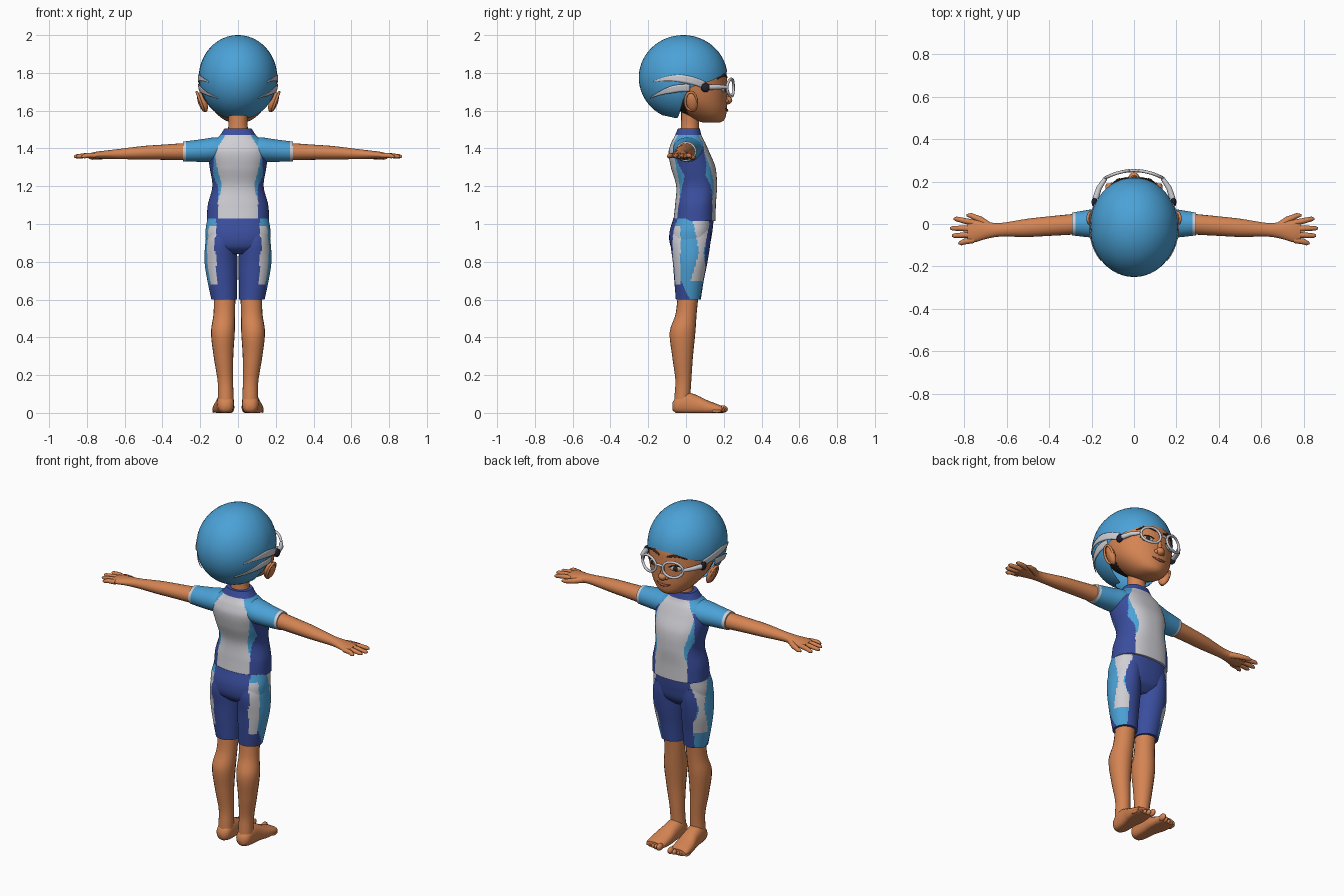
import bpy, bmesh, math
from mathutils import Vector, Matrix

if "Cube" in bpy.data.objects:
    bpy.data.objects.remove(bpy.data.objects["Cube"])

COLOURS = {
    "skin": (0.66, 0.23, 0.085), "light_blue": (0.07, 0.36, 0.68),
    "dark_blue": (0.042, 0.075, 0.34), "white": (0.62, 0.62, 0.66),
    "dark_brown": (0.05, 0.022, 0.012), "lip": (0.36, 0.09, 0.045),
    "black": (0.015, 0.015, 0.03),
}
MATS = {}
for n, c in COLOURS.items():
    MATS[n] = bpy.data.materials.new(n)
    MATS[n].diffuse_color = (*c, 1)


def sample(keys, t):
    """Smooth interpolation through rows of (t, values...)."""
    n = len(keys)
    i = 0
    while i < n - 2 and t > keys[i + 1][0]:
        i += 1
    a, b = keys[i], keys[i + 1]
    p, q = keys[max(i - 1, 0)], keys[min(i + 2, n - 1)]
    h = b[0] - a[0]
    u = min(max((t - a[0]) / h, 0), 1)
    out = []
    for k in range(1, len(a)):
        m0 = (b[k] - p[k]) / (b[0] - p[0]) * h
        m1 = (q[k] - a[k]) / (q[0] - a[0]) * h
        out.append((2*u**3 - 3*u*u + 1)*a[k] + (u**3 - 2*u*u + u)*m0
                   + (3*u*u - 2*u**3)*b[k] + (u**3 - u*u)*m1)
    return out


def finish(bm, name, mats, rule=None, angle=50):
    bmesh.ops.recalc_face_normals(bm, faces=bm.faces)
    if rule:
        for f in bm.faces:
            f.material_index = mats.index(rule(f.calc_center_median()))
    me = bpy.data.meshes.new(name)
    bm.to_mesh(me)
    bm.free()
    for m in mats:
        me.materials.append(MATS[m])
    ob = bpy.data.objects.new(name, me)
    bpy.context.collection.objects.link(ob)
    bpy.context.view_layer.objects.active = ob
    ob.select_set(True)
    bpy.ops.object.shade_smooth_by_angle(angle=math.radians(angle))
    ob.select_set(False)
    return ob


def grid(bm, rings, closed=True, caps=True):
    vs = [[bm.verts.new(p) for p in r] for r in rings]
    n = len(vs[0])
    for r, s in zip(vs, vs[1:]):
        for j in range(n if closed else n - 1):
            k = (j + 1) % n
            bm.faces.new((r[j], r[k], s[k], s[j]))
    if caps:
        bm.faces.new(vs[0])
        bm.faces.new(vs[-1])


def loft(name, keys, mats, axis="z", side=1, rings=16, seg=20, power=2.0, rule=None, floor=None):
    """Rows: (position on axis, centre a, centre b, radius a, radius b)."""
    bm, rows = bmesh.new(), []
    for i in range(rings + 1):
        t = keys[0][0] + (keys[-1][0] - keys[0][0]) * i / rings
        ca, cb, ra, rb = sample(keys, t)
        row = []
        for j in range(seg):
            w = 2 * math.pi * j / seg
            c, s = math.cos(w), math.sin(w)
            a = ca + ra * math.copysign(abs(c) ** (2 / power), c)
            b = cb + rb * math.copysign(abs(s) ** (2 / power), s)
            p = {"x": (t, a, b), "y": (a, t, b), "z": (a, b, t)}[axis]
            z = p[2] if floor is None else max(p[2], floor)
            row.append((p[0] * side, p[1], z))
        rows.append(row)
    grid(bm, rows)
    return finish(bm, name, mats, rule)


def ball(name, loc, size, mat, rot=(0, 0, 0), seg=14):
    bm = bmesh.new()
    bmesh.ops.create_uvsphere(bm, u_segments=seg, v_segments=seg // 2 + 1, radius=1)
    r = Matrix.Rotation(rot[2], 4, "Z") @ Matrix.Rotation(rot[1], 4, "Y") @ Matrix.Rotation(rot[0], 4, "X")
    bm.transform(Matrix.Translation(loc) @ r @ Matrix.Diagonal((*size, 1)))
    return finish(bm, name, [mat])


def tube(name, pts, radii, mat, closed=False):
    cu = bpy.data.curves.new(name, "CURVE")
    cu.dimensions, cu.bevel_depth, cu.bevel_resolution = "3D", 1, 2
    cu.use_fill_caps = True
    sp = cu.splines.new("POLY")
    sp.points.add(len(pts) - 1)
    for q, p, r in zip(sp.points, pts, radii):
        q.co, q.radius = (*p, 1), r
    sp.use_cyclic_u = closed
    cu.materials.append(MATS[mat])
    ob = bpy.data.objects.new(name, cu)
    bpy.context.collection.objects.link(ob)


# ---- Top: torso with painted panels
PANEL = [(1.0, .108), (1.12, .105), (1.2, .087), (1.3, .11), (1.38, .12), (1.44, .085), (1.5, .05)]

def top_rule(p):
    w, x = sample(PANEL, p.z)[0], abs(p.x)
    if p.z > 1.472:
        return "dark_blue"
    if x < w:
        return "white"
    if p.z > 1.41:
        return "light_blue"
    wedge = .034 * max(0, 1 - abs(p.z - 1.25) / .13)
    return "light_blue" if x < w + wedge else "dark_blue"

loft("swim_top", [(1.015, 0, .045, .165, .112), (1.1, 0, .05, .16, .108), (1.2, 0, .056, .136, .108),
     (1.3, 0, .038, .15, .118), (1.38, 0, .016, .16, .108), (1.43, 0, .012, .145, .09),
     (1.465, 0, .012, .1, .072), (1.505, 0, .015, .072, .058)],
     ["white", "light_blue", "dark_blue"], rings=72, seg=128, power=2.4, rule=top_rule)
loft("neck", [(1.48, 0, .02, .056, .05), (1.54, 0, .022, .05, .048), (1.64, 0, .03, .06, .055)], ["skin"])


# ---- Shorts with side stripes
def shorts_rule(p):
    x = abs(p.x)
    if x < .115 - .06 * max(0, .75 - p.z):
        return "dark_blue"
    front = .082 - .1 * max(0, .85 - p.z)
    if p.z > .7 and abs(p.y - front) < .012 + .2 * abs(p.z - .85):
        return "white"
    if .68 < p.z < .99 and abs(p.y + .05) < .02:
        return "white"
    if -.07 + .45 * max(0, .8 - p.z) < p.y < .1:
        return "light_blue"
    return "dark_blue"

SHORT_MATS = ["dark_blue", "light_blue", "white"]
loft("shorts_hips", [(.84, 0, .02, .09, .06), (.88, 0, .02, .155, .1), (.95, 0, .025, .172, .113),
     (1.03, 0, .04, .162, .107)], SHORT_MATS, rings=32, seg=112, power=2.4, rule=shorts_rule)

for s, tag in ((1, "right"), (-1, "left")):
    # ---- Legs
    loft(tag + "_shorts_leg", [(.6, .073, .012, .068, .066), (.7, .083, .016, .079, .078),
         (.8, .09, .022, .087, .092), (.9, .09, .024, .083, .105), (.97, .085, .03, .078, .1)],
         SHORT_MATS, side=s, rings=56, seg=72, rule=shorts_rule)
    loft(tag + "_leg", [(.03, .065, -.02, .043, .044), (.1, .065, -.018, .041, .042), (.17, .067, -.014, .041, .042),
         (.3, .077, -.018, .052, .055), (.43, .08, -.018, .063, .068), (.52, .073, 0, .057, .056),
         (.63, .07, .012, .057, .055)], ["skin"], side=s, rings=24)
    loft(tag + "_foot", [(-.072, .065, .035, .018, .02), (-.055, .065, .04, .038, .04), (-.01, .066, .05, .045, .06),
         (.05, .069, .042, .048, .055), (.11, .075, .028, .056, .04), (.17, .079, .02, .056, .025),
         (.19, .079, .018, .05, .018)], ["skin"], axis="y", side=s, floor=0, power=2.3)
    for i in range(5):
        r = .018 - .0022 * i if i else .02
        ball(f"{tag}_toe_{i}", (s * (.037 + .023 * i), .194 - .008 * i, r), (r * .75, .028, r), "skin", seg=10)

    # ---- Sleeve and arm
    loft(tag + "_sleeve", [(.06, .012, 1.4, .07, .055), (.12, .008, 1.395, .078, .064), (.19, .003, 1.389, .068, .06),
         (.292, 0, 1.384, .054, .052)], ["light_blue", "white"], axis="x", side=s, rings=27, seg=32,
         rule=lambda p: "white" if abs(p.x) > .272 else "light_blue")
    loft(tag + "_arm", [(.27, 0, 1.383, .049, .046), (.4, -.01, 1.38, .046, .04), (.5, -.018, 1.377, .043, .036),
         (.64, -.028, 1.37, .032, .026), (.7, -.03, 1.367, .041, .022), (.755, -.034, 1.364, .053, .018),
         (.785, -.036, 1.362, .05, .013)], ["skin"], axis="x", side=s, rings=24)
    for i, (y, y2, x) in enumerate(((.006, .024, .85), (-.022, -.02, .868), (-.05, -.055, .858), (-.076, -.09, .828))):
        tube(f"{tag}_finger_{i}", [(s*.755, y, 1.363), (s*.8, (y + y2)/2, 1.363), (s*(x - .012), y2, 1.358), (s*x, y2, 1.356)],
             (.014, .0135, .011, .005), "skin")
    tube(tag + "_thumb", [(s*.68, -.012, 1.365), (s*.725, .02, 1.358), (s*.77, .04, 1.352), (s*.79, .042, 1.35)],
         (.018, .016, .012, .005), "skin")

# ---- Head
HEAD = [(1.537, .135, .035, .045), (1.552, .122, .075, .082), (1.6, .09, .128, .125), (1.66, .052, .165, .165),
        (1.74, .022, .184, .196), (1.82, 0, .186, .208), (1.9, -.01, .15, .165), (1.96, -.01, .07, .08)]
loft("head", [(k[0], 0, *k[1:]) for k in HEAD], ["skin", "dark_brown"], rings=40, seg=48,
     rule=lambda p: "dark_brown" if p.y < .01 and p.z < 1.7 else "skin")

def face(x, z, lift=0):
    c, rx, ry = sample(HEAD, z)
    return Vector((x, c + ry * math.sqrt(max(0, 1 - (x / rx) ** 2)) + lift, z))

# ---- Swim cap, with a rim that drops behind the ears
CZ, CY, RX, RY, RZ = 1.775, -.015, .208, .235, .225
RIM = [(-1, 1.575), (-.4, 1.562), (-.1, 1.6), (.1, 1.71), (.35, 1.735), (.7, 1.765), (1, 1.805)]
bm, rows, N = bmesh.new(), [], 48
for i in range(25):
    row = []
    for j in range(N):
        w = 2 * math.pi * j / N
        low = math.asin((sample(RIM, math.sin(w))[0] - CZ) / RZ)
        e = 1.555 + (low - 1.555) * i / 24
        row.append((RX*math.cos(e)*math.cos(w), CY + RY*math.cos(e)*math.sin(w), CZ + RZ*math.sin(e)))
    rows.append(row)
grid(bm, rows, caps=False)
bm.verts.ensure_lookup_table()
bm.faces.new(bm.verts[:N])
finish(bm, "swim_cap", ["light_blue"])

def on_cap(s, y, z):
    d = 1 - ((y - CY) / RY) ** 2 - ((z - CZ) / RZ) ** 2
    p = Vector((s * RX * math.sqrt(max(d, .01)), y, z))
    c = Vector((0, CY, CZ))
    return c + (p - c) * 1.018

for s, tag in ((1, "right"), (-1, "left")):
    # Two swooping stripes on each side of the cap
    for k, (y0, y1, z0, peak, wide) in enumerate(((-.17, .1, 1.772, -.06, .02), (-.185, .02, 1.722, .0, .019))):
        bm, rows = bmesh.new(), []
        for i in range(21):
            u = i / 20
            y = y0 + (y1 - y0) * u
            z = z0 - 1.5 * (y - peak) ** 2
            h = wide * min(1, .15 + 1.6 * u)
            rows.append([on_cap(s, y, z + h * v / 2) for v in (-2, -1, 0, 1, 2)])
        grid(bm, rows, closed=False, caps=False)
        bmesh.ops.recalc_face_normals(bm, faces=bm.faces)
        for f in bm.faces:
            f.normal_update()
        ob = finish(bm, f"{tag}_cap_stripe_{k}", ["white"])
        ob.modifiers.new("thickness", "SOLIDIFY").thickness = .004

    # Ears
    ball(tag + "_ear", (s*.188, .03, 1.645), (.022, .034, .056), "skin", (0, s*.35, s*-.35))
    ring = [(s*(.2 + .018*math.sin(a)), .026 + .031*math.cos(a), 1.65 + .048*math.sin(a))
            for a in [2*math.pi*i/16 for i in range(16)]]
    tube(tag + "_ear_rim", ring, [.007]*16, "skin", True)

    # Eyes and brows
    e = face(s*.075, 1.715)
    ball(tag + "_eye", e, (.032, .009, .017), "white", (0, 0, s*-.42))
    ball(tag + "_iris", e + Vector((s*.001, .0075, 0)), (.013, .005, .014), "dark_brown", (0, 0, s*-.42))
    tube(tag + "_lash", [face(s*(.075 + .036*t), 1.732 - .012*t*t, .004) for t in (-1, -.5, 0, .5, 1)],
         (.002, .004, .004, .004, .002), "dark_brown")
    tube(tag + "_brow", [face(s*x, z, .002) for x, z in ((.025, 1.776), (.06, 1.788), (.095, 1.785), (.125, 1.768))],
         (.004, .007, .006, .003), "dark_brown")

    # Goggle frame, arm and buckle
    rim = []
    for i in range(24):
        a = 2 * math.pi * i / 24
        x = .078 + .056 * math.cos(a)
        rim.append((s*x, .252 - 1.9*x*x, 1.722 + .046*math.sin(a)))
    tube(tag + "_goggle_rim", rim, [.0075]*24, "white", True)
    tube(tag + "_goggle_arm", [(s*.134, .216, 1.724), (s*.165, .17, 1.726), (s*.181, .12, 1.724)], (.01, .013, .015), "white")
    ball(tag + "_goggle_buckle", (s*.186, .103, 1.722), (.014, .024, .024), "black")

tube("goggle_bridge", [(-.024, .249, 1.73), (0, .253, 1.736), (.024, .249, 1.73)], [.007]*3, "white")

# ---- Nose and mouth
ball("nose", (0, .218, 1.655), (.025, .027, .022), "skin")
tube("nose_bridge", [face(0, 1.72, -.006), (0, .215, 1.66)], (.011, .017), "skin")
for s, tag in ((1, "right"), (-1, "left")):
    ball(tag + "_nostril", (s*.021, .21, 1.651), (.014, .016, .013), "skin")
tube("mouth", [face(x, 1.602 + 5*x*x, .002) for x in (-.045, -.025, 0, .025, .045)],
     (.002, .006, .007, .006, .002), "lip")

for m in bpy.data.materials:
    if m.users and not m.is_grease_pencil:
        m.use_nodes = True
        m.node_tree.nodes["Principled BSDF"].inputs["Base Color"].default_value = m.diffuse_color
